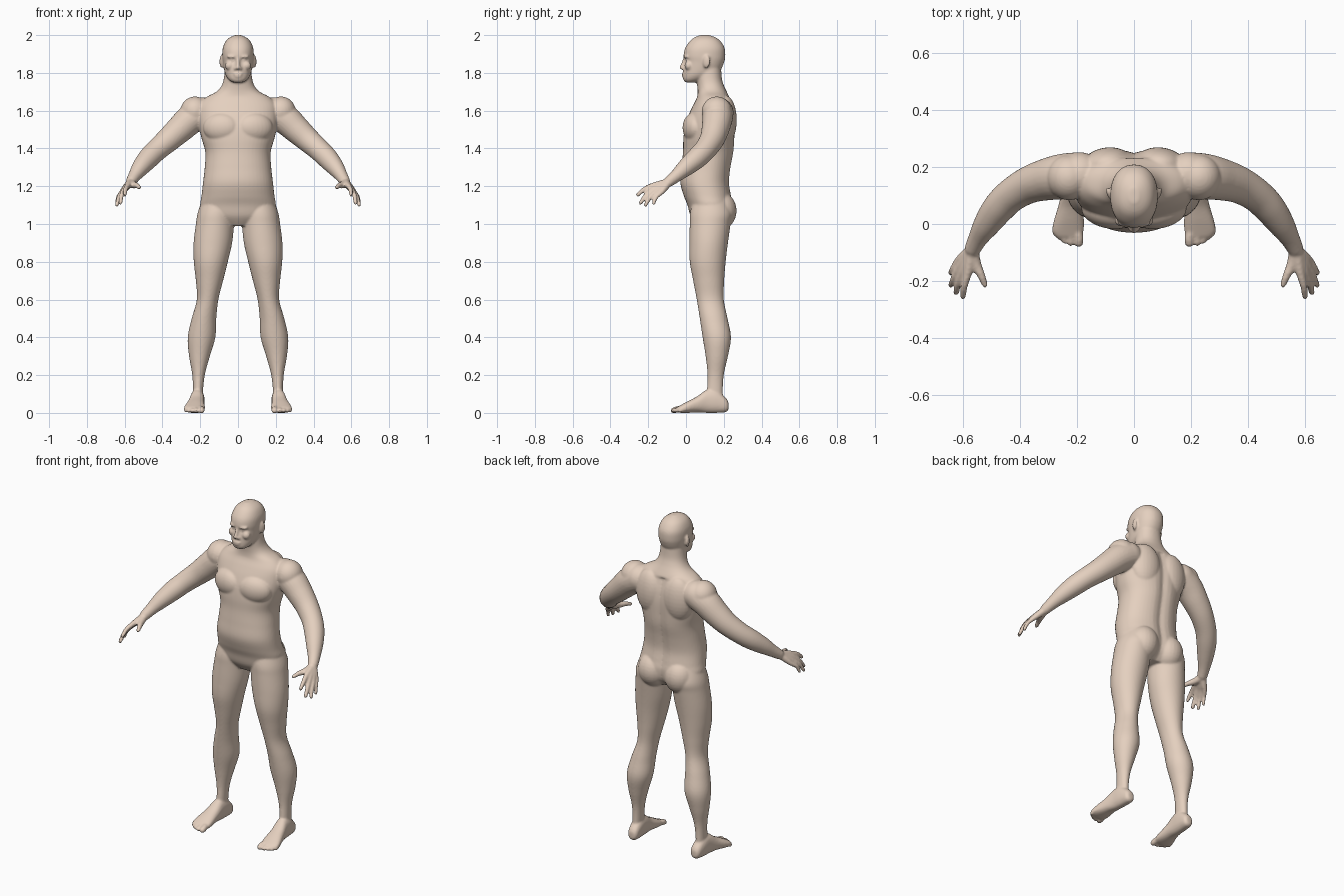
import bpy, bmesh, math
from mathutils import Vector, Matrix

bm = bmesh.new()


def spline(rows, n=5):
    """Catmull-Rom resampling of rows of numbers."""
    out = []
    for i in range(len(rows) - 1):
        a, b, c, d = (rows[max(0, min(len(rows) - 1, i + k))] for k in (-1, 0, 1, 2))
        for j in range(n):
            t = j / n
            out.append([0.5 * (2 * q + (r - p) * t + (2 * p - 5 * q + 4 * r - s) * t * t
                               + (3 * q - p - 3 * r + s) * t ** 3)
                        for p, q, r, s in zip(a, b, c, d)])
    return out + [list(rows[-1])]


def loft(rings):
    vs = [[bm.verts.new(p) for p in ring] for ring in rings]
    n = len(vs[0])
    for a, b in zip(vs, vs[1:]):
        for i in range(n):
            bm.faces.new((a[i], a[(i + 1) % n], b[(i + 1) % n], b[i]))
    bm.faces.new(vs[0])
    bm.faces.new(vs[-1])
    return [v for ring in vs for v in ring]


def oval(cx, hw, lo, hi, p, n=48):
    """Superellipse outline: half width hw, second axis from lo to hi."""
    pts = []
    for k in range(n):
        c, s = math.cos(math.tau * k / n), math.sin(math.tau * k / n)
        pts.append((cx + hw * math.copysign(abs(c) ** (2 / p), c),
                    (lo + hi) / 2 + (hi - lo) / 2 * math.copysign(abs(s) ** (2 / p), s)))
    return pts


def stack(rows, side=1, p=2.2):
    """Rows of z, centre x, half width, front y, back y."""
    return loft([[Vector((side * x, y, z)) for x, y in oval(cx, hw, lo, hi, p)]
                 for z, cx, hw, lo, hi in spline(rows)])


def ball(c, r, side=1, turn=0):
    m = (Matrix.Translation((side * c[0], c[1], c[2])) @ Matrix.Rotation(side * turn, 4, 'Z')
         @ Matrix.Diagonal((*r, 1)))
    bmesh.ops.create_uvsphere(bm, u_segments=24, v_segments=16, radius=1, matrix=m)


def tube(rows, side=1, n=24):
    """Rows of x, y, z, radius; rounded at both ends."""
    rows = spline(rows)
    pts = [Vector((side * r[0], r[1], r[2])) for r in rows]
    rings = []
    for i, p in enumerate(pts):
        d = (pts[min(i + 1, len(pts) - 1)] - pts[max(i - 1, 0)]).normalized()
        u = d.cross(Vector((0.3, 0.3, 1))).normalized()
        v = d.cross(u)
        rings.append([p + rows[i][3] * (u * math.cos(math.tau * k / n) + v * math.sin(math.tau * k / n))
                      for k in range(n)])
    loft(rings)
    for i in (0, -1):
        ball(rows[i][:3], [rows[i][3]] * 3, side)


# Torso and neck
torso = stack([
    (0.99, 0, .09, .06, .20), (1.04, 0, .185, .025, .24), (1.10, 0, .20, .008, .25),
    (1.15, 0, .193, -.012, .242), (1.22, 0, .185, -.03, .232), (1.30, 0, .176, -.024, .24),
    (1.38, 0, .173, -.016, .255), (1.45, 0, .192, -.014, .26), (1.52, 0, .208, -.005, .262),
    (1.58, 0, .212, .015, .256), (1.63, 0, .205, .038, .243), (1.67, 0, .17, .058, .23),
    (1.70, 0, .115, .062, .216), (1.73, 0, .088, .06, .202), (1.77, 0, .075, .055, .19),
    (1.84, 0, .068, .05, .185)])
# Spine furrow
for v in torso:
    if v.co.y > .1 and v.co.z < 1.66:
        v.co.y -= .014 * math.exp(-(v.co.x / .028) ** 2)

# Head with eye sockets
head = stack([
    (1.75, 0, .03, -.004, .06), (1.765, 0, .05, -.014, .10), (1.79, 0, .066, -.015, .15),
    (1.82, 0, .074, -.013, .185), (1.86, 0, .080, -.009, .203), (1.89, 0, .083, -.013, .208),
    (1.93, 0, .081, -.005, .205), (1.965, 0, .067, .018, .185), (1.986, 0, .046, .042, .16),
    (2.0, 0, .016, .075, .125)])
for v in head:
    if v.co.y < .08:
        v.co.y += .014 * math.exp(-((abs(v.co.x) - .032) / .017) ** 2 - ((v.co.z - 1.867) / .013) ** 2)

# Nose and lips
tube([(0, -.007, 1.875, .008), (0, -.016, 1.85, .009), (0, -.024, 1.829, .011)])
ball((0, -.013, 1.794), (.025, .010, .006))
ball((0, -.012, 1.782), (.021, .010, .007))

for s in (1, -1):
    # Face details and ears
    ball((.013, -.014, 1.823), (.010, .011, .008), s)
    ball((.034, .000, 1.886), (.027, .012, .008), s, .25)
    ball((.045, .014, 1.838), (.024, .022, .024), s)
    ball((.032, .008, 1.866), (.013, .011, .009), s)
    ball((.087, .108, 1.860), (.009, .021, .034), s, -.35)

    # Chest, shoulder blade, shoulder and buttock masses
    ball((.088, .040, 1.51), (.098, .056, .078), s, .2)
    ball((.095, .210, 1.55), (.090, .058, .130), s, -.15)
    ball((.228, .163, 1.595), (.078, .080, .080), s)
    ball((.088, .182, 1.07), (.088, .086, .100), s)

    # Leg
    stack([
        (1.14, .10, .085, .04, .22), (1.06, .115, .098, .022, .245), (1.0, .122, .101, .02, .236),
        (.9, .133, .102, .018, .222), (.8, .144, .090, .02, .21), (.7, .151, .072, .038, .202),
        (.6, .161, .057, .057, .20), (.5, .180, .065, .073, .22), (.4, .193, .073, .088, .238),
        (.3, .204, .055, .104, .222), (.2, .209, .033, .114, .20), (.1, .212, .026, .11, .195),
        (.04, .213, .028, .11, .20)], s, 2)

    # Foot
    loft([[Vector((s * x, y, z)) for x, z in oval(cx, hw, lo, hi, 2.3)]
          for y, cx, hw, lo, hi in spline([
              (.225, .210, .016, .018, .055), (.21, .210, .030, .004, .08), (.16, .213, .036, 0, .12),
              (.11, .216, .038, 0, .122), (.06, .222, .044, .003, .088), (.01, .228, .053, 0, .062),
              (-.025, .231, .055, 0, .043), (-.045, .230, .044, .004, .032)])])
    # Toes
    for x, y, r in ((.194, -.064, .017), (.222, -.066, .012), (.243, -.058, .0115),
                    (.261, -.046, .011), (.276, -.031, .0105)):
        tube([(x * .8 + .046, y + .045, .022, r), (x, y + .018, .019, r), (x, y, .012, r)], s)

    # Arm
    tube([(.19, .172, 1.59, .080), (.25, .166, 1.555, .080), (.31, .155, 1.50, .073),
          (.37, .136, 1.445, .065), (.43, .100, 1.392, .059), (.475, .055, 1.347, .056),
          (.515, .000, 1.300, .047), (.545, -.048, 1.258, .035), (.564, -.085, 1.228, .029)], s)

    # Hand: palm rays, fingers and thumb
    wrist = Vector((.567, -.09, 1.223))
    for knuckle, tip, r in (((.583, -.175, 1.203), (.599, -.254, 1.155), .0125),
                            ((.599, -.168, 1.187), (.623, -.240, 1.112), .0125),
                            ((.611, -.152, 1.175), (.641, -.214, 1.101), .012),
                            ((.617, -.130, 1.167), (.643, -.172, 1.109), .011)):
        k, t = Vector(knuckle), Vector(tip)
        bend = k.lerp(t, .5) + Vector((.004, -.005, .006))
        tube([(*wrist, .021), (*wrist.lerp(k, .6), .018), (*k, r * 1.2), (*bend, r), (*t, r * .85)], s)
    tube([(.565, -.10, 1.218, .022), (.553, -.142, 1.207, .019), (.535, -.180, 1.203, .014),
          (.522, -.213, 1.193, .0105)], s)

# Keep the soles flat on the floor
for v in bm.verts:
    v.co.z = max(v.co.z, 0)
bmesh.ops.recalc_face_normals(bm, faces=bm.faces)

mesh = bpy.data.meshes.new("human_body")
bm.to_mesh(mesh)
bm.free()
body = bpy.data.objects.new("human_body", mesh)
bpy.context.collection.objects.link(body)

# Fuse all masses into one smooth skin
fuse = body.modifiers.new("fuse", 'REMESH')
fuse.mode = 'VOXEL'
fuse.voxel_size = .006
fuse.use_smooth_shade = True
soft = body.modifiers.new("soften", 'SMOOTH')
soft.factor = .5
soft.iterations = 5

skin = bpy.data.materials.new("skin")
skin.diffuse_color = (.78, .63, .52, 1)
mesh.materials.append(skin)
